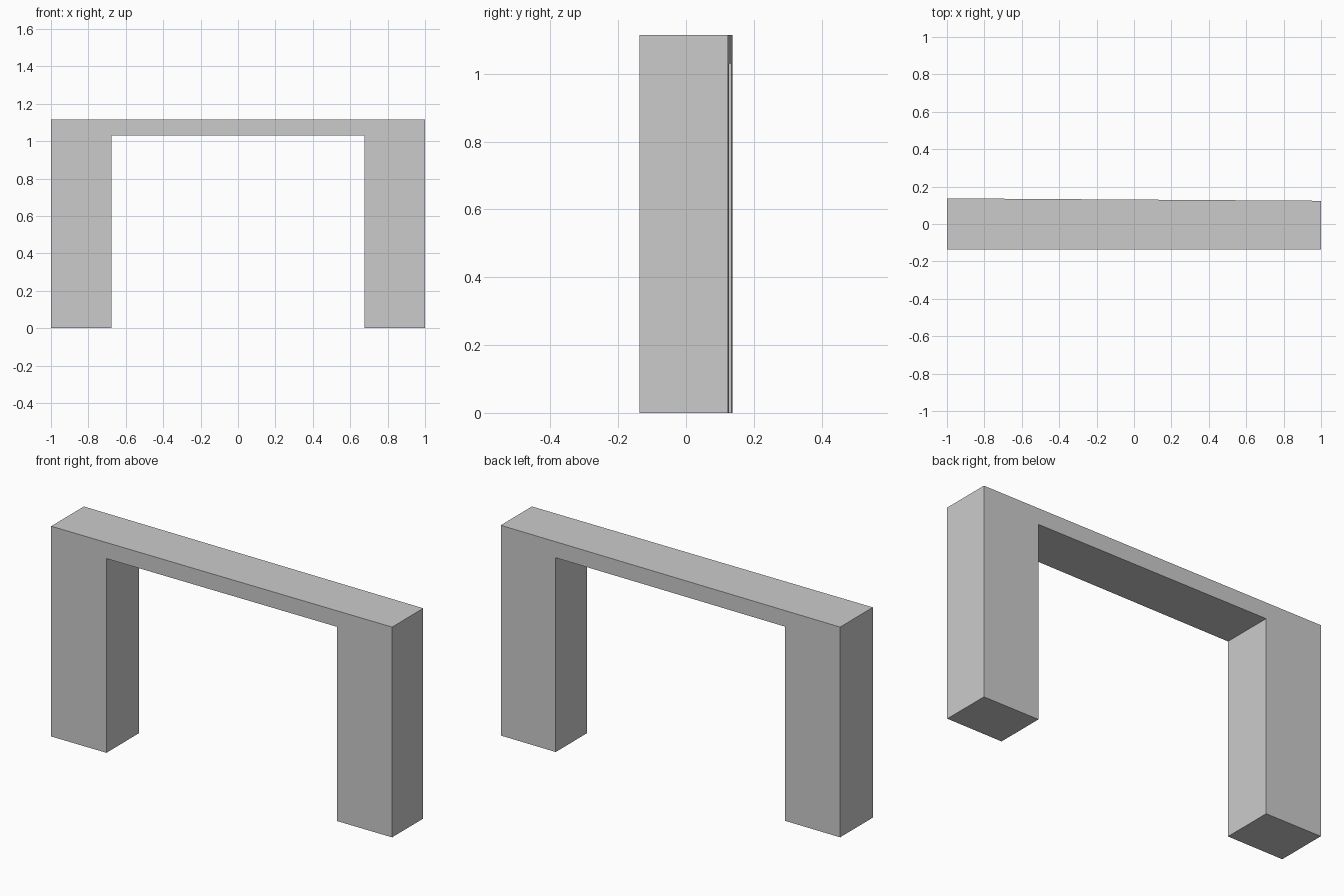
import bpy
import bmesh

if "Cube" in bpy.data.objects:
    bpy.data.objects.remove(bpy.data.objects["Cube"])

HALF, INNER = 1.0, 0.676       # outer and inner half widths
TOP, SOFFIT = 1.115, 1.03      # top and underside of the lintel
FRONT, BACK_L, BACK_R = -0.137, 0.137, 0.124


def back_y(x):
    """Depth of the slightly skewed back face at x."""
    return BACK_L + (BACK_R - BACK_L) * (x + HALF) / (2 * HALF)


# Portal frame: one front outline of two legs and a lintel
outline = [(-HALF, 0), (-INNER, 0), (-INNER, SOFFIT), (INNER, SOFFIT),
           (INNER, 0), (HALF, 0), (HALF, TOP), (-HALF, TOP)]

bm = bmesh.new()
face = bm.faces.new([bm.verts.new((x, FRONT, z)) for x, z in outline])

# Extrude to the back and skew the back face
result = bmesh.ops.extrude_face_region(bm, geom=[face], use_keep_orig=True)
for v in result["geom"]:
    if isinstance(v, bmesh.types.BMVert):
        v.co.y = back_y(v.co.x)
bmesh.ops.recalc_face_normals(bm, faces=bm.faces)

mesh = bpy.data.meshes.new("portal_frame")
bm.to_mesh(mesh)
bm.free()
bpy.context.collection.objects.link(bpy.data.objects.new("portal_frame", mesh))
